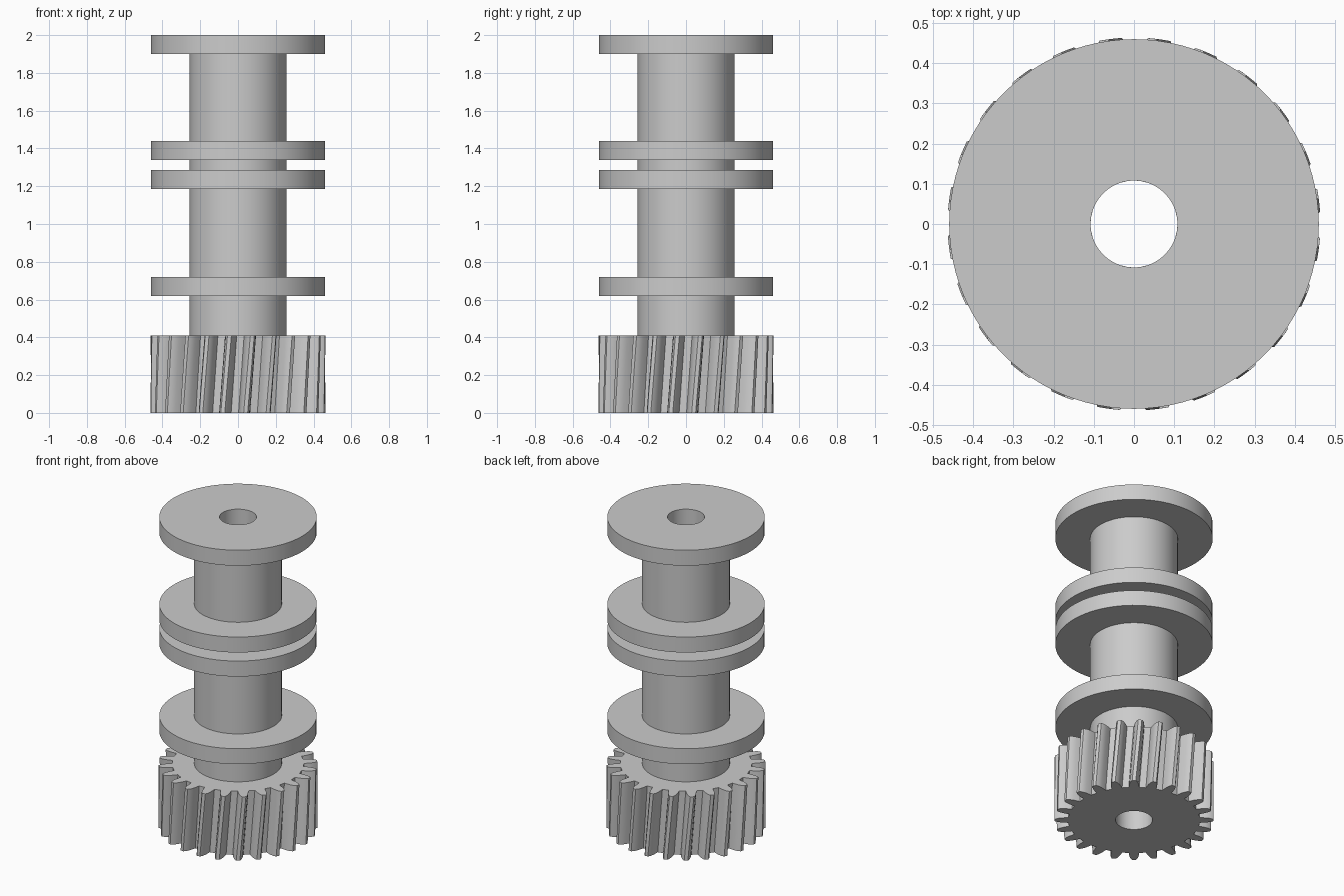
import bpy
import bmesh
from math import radians, cos, sin, tau

if "Cube" in bpy.data.objects:
    bpy.data.objects.remove(bpy.data.objects["Cube"], do_unlink=True)

BORE, SHAFT, FLANGE = 0.108, 0.256, 0.46
GEAR_TOP, TOP, THICK = 0.411, 2.0, 0.1
TEETH, TWIST, SLICES = 24, 4.4, 6

grey = bpy.data.materials.new("plain grey")
grey.use_nodes = True
grey.diffuse_color = (0.6, 0.6, 0.6, 1)
grey.node_tree.nodes["Principled BSDF"].inputs["Base Color"].default_value = grey.diffuse_color


def ring(angles, radii, z):
    return [(r * cos(a), r * sin(a), z) for a, r in zip(angles, radii)]


def skin(name, rings):
    """Join matching rings, last back to first, into a closed hollow solid."""
    bm = bmesh.new()
    loops = [[bm.verts.new(p) for p in pts] for pts in rings]
    for a, b in zip(loops, loops[1:] + loops[:1]):
        n = len(a)
        for i in range(n):
            j = (i + 1) % n
            bm.faces.new((a[i], a[j], b[j], b[i]))
    bmesh.ops.recalc_face_normals(bm, faces=bm.faces)
    mesh = bpy.data.meshes.new(name)
    bm.to_mesh(mesh)
    bm.free()
    mesh.materials.append(grey)
    obj = bpy.data.objects.new(name, mesh)
    bpy.context.collection.objects.link(obj)
    bpy.ops.object.select_all(action='DESELECT')
    obj.select_set(True)
    bpy.context.view_layer.objects.active = obj
    bpy.ops.object.shade_smooth_by_angle(angle=radians(32))
    return obj


# Hollow shaft with its flanges, turned from one stepped profile
profile = [(BORE, GEAR_TOP), (SHAFT, GEAR_TOP)]
for z in (0.62, 1.185, 1.34, TOP - THICK):
    profile += [(SHAFT, z), (FLANGE, z), (FLANGE, z + THICK), (SHAFT, z + THICK)]
profile[-1] = (BORE, TOP)
circle = [tau * i / 96 for i in range(96)]
skin("flanged_shaft", [ring(circle, [r] * len(circle), z) for r, z in profile])

# Helical gear: half a tooth (degrees, radius), mirrored and repeated
half = [(4.6, 0.385), (4.2, 0.402), (3.6, 0.425), (2.6, 0.449), (1.3, 0.464)]
tooth = [(-a, r) for a, r in half] + half[::-1]
steps = [(a + 360 / TEETH * t, r) for t in range(TEETH) for a, r in tooth]
radii = [r for _, r in steps]


def gear_ring(level, bore=False):
    turn = 5 + TWIST * level
    angles = [radians(a + turn) for a, _ in steps]
    return ring(angles, [BORE] * len(steps) if bore else radii, GEAR_TOP * level)


levels = [i / SLICES for i in range(SLICES + 1)]
skin("helical_gear", [gear_ring(v) for v in levels]
     + [gear_ring(v, True) for v in reversed(levels)])
